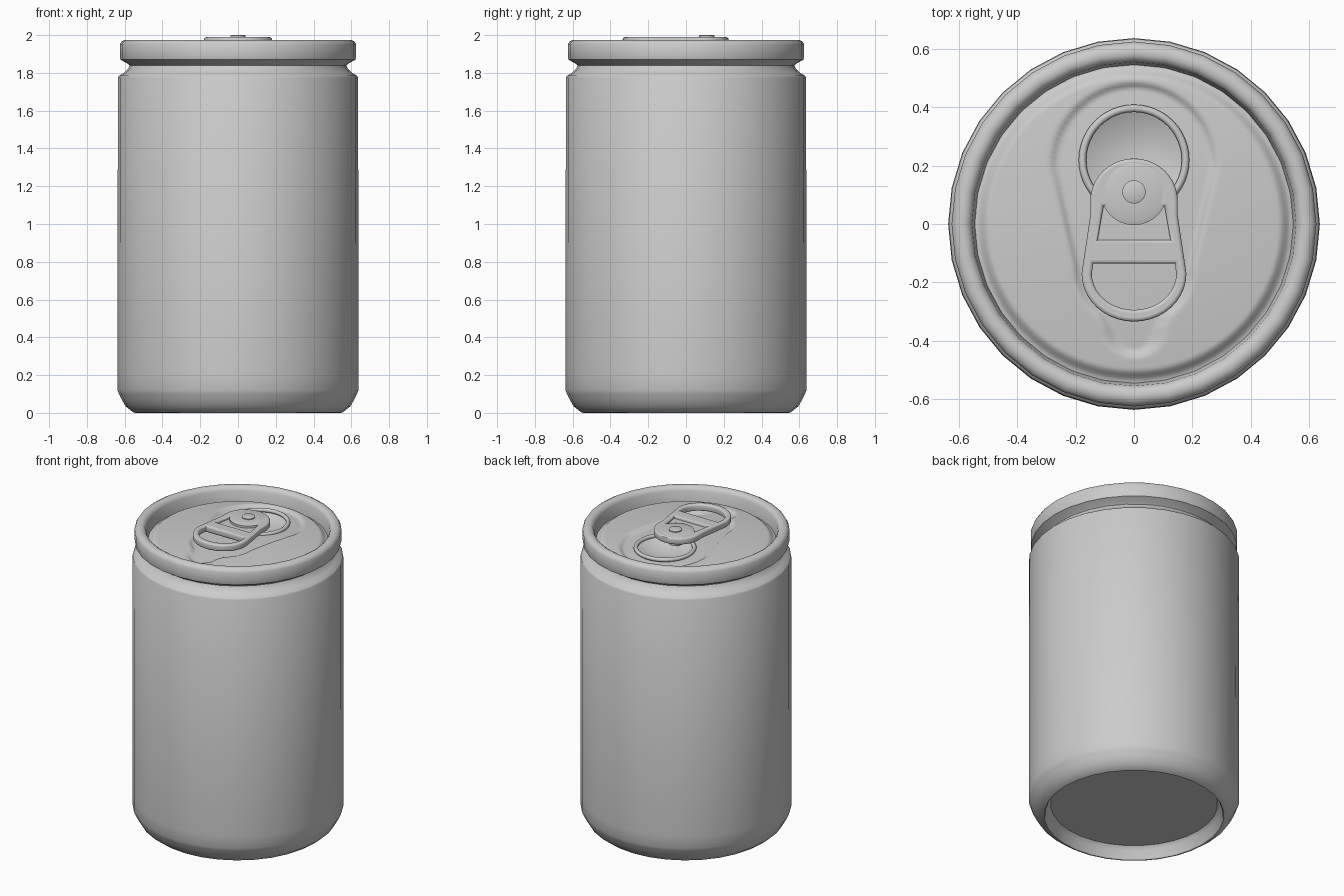
import bpy, bmesh, math

if "Cube" in bpy.data.objects:
    bpy.data.objects.remove(bpy.data.objects["Cube"])


def finish(obj, angle=40):
    bpy.ops.object.select_all(action='DESELECT')
    obj.select_set(True)
    bpy.context.view_layer.objects.active = obj
    if obj.type == 'CURVE':
        bpy.ops.object.convert(target='MESH')
        obj = bpy.context.object
    bpy.ops.object.shade_smooth_by_angle(angle=math.radians(angle))
    return obj


def from_bmesh(name, bm):
    bmesh.ops.remove_doubles(bm, verts=bm.verts, dist=1e-5)
    bmesh.ops.recalc_face_normals(bm, faces=bm.faces)
    me = bpy.data.meshes.new(name)
    bm.to_mesh(me)
    bm.free()
    obj = bpy.data.objects.new(name, me)
    bpy.context.collection.objects.link(obj)
    return obj


def lathe(name, profile, segs, centre=(0, 0), angle=40):
    bm = bmesh.new()
    vs = [bm.verts.new((centre[0] + r, centre[1], z)) for r, z in profile]
    es = [bm.edges.new(p) for p in zip(vs, vs[1:])]
    bmesh.ops.spin(bm, geom=vs + es, cent=(*centre, 0), axis=(0, 0, 1),
                   angle=math.tau, steps=segs, use_merge=True)
    return finish(from_bmesh(name, bm), angle)


def plate(name, outlines, z, half, bevel):
    """Flat bevelled plate; outlines after the first are holes."""
    cu = bpy.data.curves.new(name, 'CURVE')
    cu.dimensions = '2D'
    cu.fill_mode = 'BOTH'
    cu.extrude = half - bevel
    cu.bevel_depth = bevel
    cu.bevel_resolution = 2
    cu.offset = -bevel
    for pts in outlines:
        sp = cu.splines.new('POLY')
        sp.points.add(len(pts) - 1)
        for p, (x, y) in zip(sp.points, pts):
            p.co = (x, y, 0, 1)
        sp.use_cyclic_u = True
    obj = bpy.data.objects.new(name, cu)
    bpy.context.collection.objects.link(obj)
    obj.location.z = z
    return finish(obj)


def arc(cx, cy, rx, ry, a0, a1, n=20):
    return [(cx + rx * math.cos(math.radians(a0 + (a1 - a0) * i / n)),
             cy + ry * math.sin(math.radians(a0 + (a1 - a0) * i / n)))
            for i in range(n + 1)]


def smooth(a, b, x):
    t = min(1, max(0, (x - a) / (b - a)))
    return t * t * (3 - 2 * t)


# can body: recessed base, wall, neck groove and rolled rim
lathe("can_body", [
    (0, 0.08), (0.505, 0.08), (0.525, 0.06), (0.535, 0.012), (0.543, 0.0),
    (0.555, 0.003), (0.595, 0.035), (0.615, 0.07), (0.63, 0.10), (0.638, 0.12),
    (0.638, 0.2), (0.636, 1.775), (0.63, 1.785), (0.605, 1.80), (0.58, 1.825),
    (0.574, 1.84), (0.59, 1.852), (0.622, 1.87), (0.626, 1.885), (0.626, 1.95),
    (0.617, 1.966), (0.60, 1.975), (0.58, 1.975), (0.565, 1.966), (0.556, 1.95),
    (0.546, 1.87)], 32)


# lid: dome with edge groove, tapered recess and a sunken mouth
def capsule(x, y, y0, r0, y1, r1):
    t = min(1, max(0, (y0 - y) / (y0 - y1)))
    return math.hypot(x, y - y0 + (y0 - y1) * t) - (r0 + (r1 - r0) * t)


def lid_height(x, y):
    r = math.hypot(x, y)
    z = 1.935 - 0.035 * (r / 0.545) ** 2 - 0.025 * smooth(0.50, 0.54, r)
    d = min(capsule(x, y, 0.2, 0.28, -0.15, 0.2),
            capsule(x, y, -0.15, 0.2, -0.36, 0.09))
    z -= 0.018 * (1 - smooth(-0.018, 0.012, d))
    m = math.hypot(x, y - 0.22)
    if m < 0.175:
        z -= 0.05 * (1 - (m / 0.175) ** 2)
    return z


bm = bmesh.new()
rings, segs = 60, 128
grid = [[bm.verts.new((r * math.cos(a), r * math.sin(a),
                       lid_height(r * math.cos(a), r * math.sin(a))))
         for a in (math.tau * j / segs for j in range(segs))]
        for r in (0.546 * (i + 1) / rings for i in range(rings))]
hub = bm.verts.new((0, 0, lid_height(0, 0)))
for j in range(segs):
    k = (j + 1) % segs
    bm.faces.new((hub, grid[0][j], grid[0][k]))
    for a, b in zip(grid, grid[1:]):
        bm.faces.new((a[j], b[j], b[k], a[k]))
finish(from_bmesh("lid", bm), 60)

# raised bead around the mouth
bpy.ops.mesh.primitive_torus_add(location=(0, 0.22, 1.914), major_radius=0.177,
                                 minor_radius=0.013, major_segments=48, minor_segments=10)
bpy.context.object.name = "mouth_bead"
finish(bpy.context.object)

# pull tab: outer frame with finger hole and rivet window
outer = (arc(0, 0.08, 0.15, 0.145, 0, 180) + [(-0.15, 0.03)]
         + arc(0, -0.17, 0.18, 0.165, 180, 360) + [(0.15, 0.03)])
finger = [(-0.14, -0.135)] + arc(0, -0.17, 0.145, 0.125, 180, 360) + [(0.14, -0.135)]
window = [(-0.125, -0.055), (0.125, -0.055), (0.105, 0.06), (-0.105, 0.06)]
plate("pull_tab", [outer, finger, window], 1.967, 0.022, 0.011)
plate("tab_tongue", [[(-0.13, -0.06), (0.13, -0.06), (0.11, 0.07), (-0.11, 0.07)]],
      1.962, 0.008, 0.002)

# rivet boss, button and post
lathe("tab_boss", [(0, 1.96), (0.114, 1.965), (0.114, 1.984), (0.10, 1.989),
                   (0.04, 1.991), (0, 1.991)], 32, (0, 0.11))
lathe("rivet", [(0, 1.90), (0.04, 1.90), (0.04, 1.997), (0.034, 2.0), (0, 2.0)],
      24, (0, 0.11))
